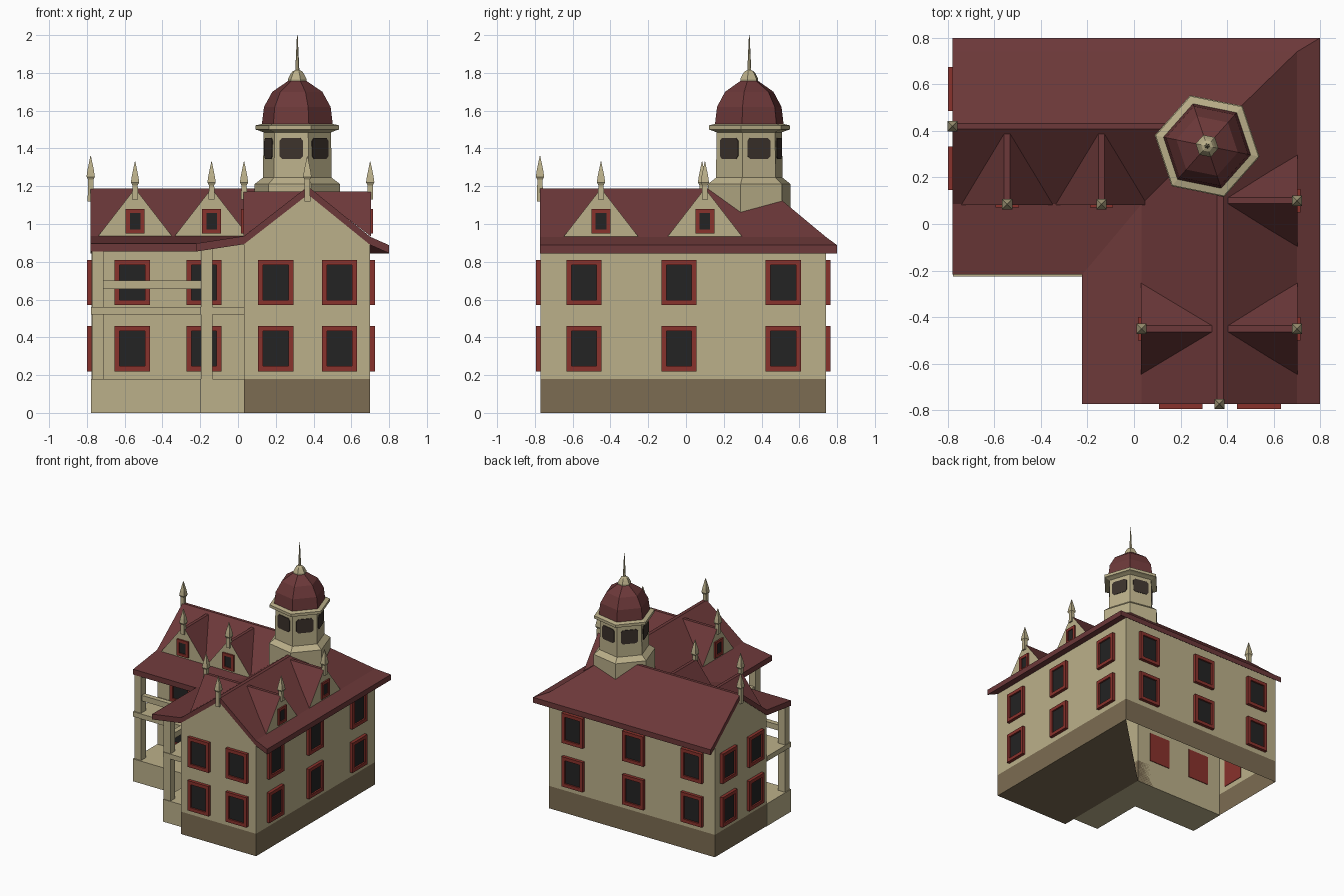
import bpy, bmesh, math
from mathutils import Matrix, Vector

if "Cube" in bpy.data.objects:
    bpy.data.objects.remove(bpy.data.objects["Cube"])


def material(name, rgb):
    m = bpy.data.materials.new(name)
    m.diffuse_color = (*rgb, 1)
    m.use_nodes = True
    m.node_tree.nodes["Principled BSDF"].inputs["Base Color"].default_value = m.diffuse_color
    return m


CREAM = material("cream_wall", (0.50, 0.435, 0.255))
STONE = material("brown_foundation", (0.20, 0.15, 0.085))
ROOF = material("maroon_roof", (0.15, 0.04, 0.041))
RED = material("red_frame", (0.25, 0.032, 0.025))
GLASS = material("dark_glass", (0.017, 0.017, 0.017))
TOWER_GLASS = material("brown_glass", (0.045, 0.032, 0.025))


def finish(name, bm, *mats):
    bmesh.ops.recalc_face_normals(bm, faces=bm.faces)
    me = bpy.data.meshes.new(name)
    bm.to_mesh(me)
    bm.free()
    for m in mats:
        me.materials.append(m)
    ob = bpy.data.objects.new(name, me)
    bpy.context.collection.objects.link(ob)
    return ob


def sweep(profile, y_end=-0.77, x_end=-0.775):
    """Sweep a closed (x, y, z) profile round the L plan: x in the front wing, y in the rear wing."""
    bm = bmesh.new()
    rings = [[bm.verts.new(f(*p)) for p in profile] for f in (
        lambda x, y, z: (x, y_end, z),
        lambda x, y, z: (x, y, z),
        lambda x, y, z: (x_end, y, z))]
    n = len(profile)
    for a, b in zip(rings, rings[1:]):
        for i in range(n):
            j = (i + 1) % n
            bm.faces.new((a[i], a[j], b[j], b[i]))
    bm.faces.new(rings[0])
    bm.faces.new(rings[-1])
    return bm


def lathe(name, pts, at, sides, rot, mat):
    bm = bmesh.new()
    rings = []
    for r, z in pts:
        rings.append([bm.verts.new((at[0] + r * math.cos(rot + k * math.tau / sides),
                                    at[1] + r * math.sin(rot + k * math.tau / sides), z))
                      for k in range(sides)])
    for a, b in zip(rings, rings[1:]):
        for k in range(sides):
            j = (k + 1) % sides
            bm.faces.new((a[k], a[j], b[j], b[k]))
    bm.faces.new(rings[0])
    bm.faces.new(rings[-1])
    return finish(name, bm, mat)


def box(name, x0, x1, y0, y1, z0, z1, mat):
    bm = bmesh.new()
    bmesh.ops.create_cube(bm, size=1)
    for v in bm.verts:
        v.co = ((x0, x1)[v.co.x > 0], (y0, y1)[v.co.y > 0], (z0, z1)[v.co.z > 0])
    return finish(name, bm, mat)


def wall_frame(at, n):
    """Local x along the wall, y up, z out of the wall."""
    u = Vector((-n[1], n[0], 0))
    m = Matrix((u, (0, 0, 1), (n[0], n[1], 0))).transposed().to_4x4()
    return Matrix.Translation(at) @ m


def window(name, at, n, w=0.187, h=0.24, border=0.027, d=0.025):
    bm = bmesh.new()
    steps = [(0, -0.005), (0, d), (border, d), (border, d * 0.5)]
    rings = [[bm.verts.new((sx * (w / 2 - i), sy * (h / 2 - i), z))
              for sx, sy in ((-1, -1), (1, -1), (1, 1), (-1, 1))] for i, z in steps]
    for a, b in zip(rings, rings[1:]):
        for k in range(4):
            bm.faces.new((a[k], a[(k + 1) % 4], b[(k + 1) % 4], b[k]))
    bm.faces.new(rings[0])
    bm.faces.new(rings[-1]).material_index = 1
    bm.transform(wall_frame(at, n))
    finish(name, bm, RED, GLASS)


def finial(name, x, y, z0, z1):
    q = math.sqrt(2)
    lathe(name, [(0.016 * q, z0), (0.014 * q, z1 - 0.125), (0.022 * q, z1 - 0.11),
                 (0.017 * q, z1 - 0.075), (0.002, z1)], (x, y), 4, math.pi / 4, CREAM)


# House body: cream walls over a brown foundation, open under the rear wing
bm = sweep([(0.70, 0.74, 0), (0.70, 0.74, 0.90), (0.37, 0.42, 1.165),
            (0.032, 0.085, 0.905), (0.032, 0.085, 0)])
bmesh.ops.recalc_face_normals(bm, faces=bm.faces)
under = [f for f in bm.faces if f.normal.z < -0.9 and f.calc_center_median().x < 0.2]
bmesh.ops.delete(bm, geom=under, context='FACES')
bmesh.ops.bisect_plane(bm, geom=bm.verts[:] + bm.edges[:] + bm.faces[:],
                       plane_co=(0, 0, 0.18), plane_no=(0, 0, 1))
for f in bm.faces:
    f.material_index = int(f.calc_center_median().z < 0.179)
finish("house_walls", bm, CREAM, STONE)

# Main roof slab with the flatter porch roof in the inner corner
top = [(0.80, 0.80, 0.888), (0.70, 0.74, 0.932), (0.384, 0.432, 1.188), (0.356, 0.408, 1.188),
       (0.032, 0.085, 0.936), (-0.223, -0.218, 0.897)]
finish("main_roof", sweep(top + [(x, y, z - 0.043) for x, y, z in reversed(top)],
                          -0.773, -0.78), ROOF)

# Porch base, upper deck, posts and rails
for name, z0, z1 in (("porch_base", 0, 0.18), ("porch_deck", 0.52, 0.56)):
    finish(name, sweep([(-0.2, -0.225, z0), (-0.2, -0.225, z1), (0.032, 0.085, z1), (0.032, 0.085, z0)],
                       -0.67, -0.778), CREAM)
for x, y in ((-0.742, -0.185), (-0.165, -0.185), (-0.165, -0.635)):
    box("porch_post", x - 0.03, x + 0.03, y - 0.03, y + 0.03, 0.18, 0.885, CREAM)
box("porch_front_rail", -0.72, -0.18, -0.205, -0.165, 0.655, 0.70, CREAM)
box("porch_side_rail", -0.185, -0.145, -0.62, -0.2, 0.655, 0.70, CREAM)

# Two storeys of windows on every wall
for z in (0.34, 0.69):
    for x in (0.20, 0.537):
        window("front_window", (x, -0.77, z), (0, -1))
    for x in (-0.56, -0.18):
        window("porch_window", (x, 0.085, z), (0, -1))
    for y in (-0.54, -0.037, 0.515):
        window("right_window", (0.70, y, z), (1, 0))
    for x in (0.48, -0.06, -0.58):
        window("back_window", (x, 0.74, z), (0, 1))
    for y in (0.24, 0.58):
        window("left_window", (-0.775, y, z), (-1, 0))

# Dormers: cream front triangle, roof slopes running back to the main ridge
for x, y, n in ((-0.545, 0.085, (0, -1)), (-0.14, 0.085, (0, -1)), (0.70, -0.45, (1, 0)),
                (0.70, 0.10, (1, 0)), (0.032, -0.45, (-1, 0))):
    bm = bmesh.new()
    bl, br, fr, fl, kr, kl = [bm.verts.new(p) for p in (
        (-0.197, 0.934, 0.003), (0.197, 0.934, 0.003), (0.013, 1.172, 0.003),
        (-0.013, 1.172, 0.003), (0.013, 1.172, -0.305), (-0.013, 1.172, -0.305))]
    bm.faces.new((bl, br, fr, fl)).material_index = 1
    for f in ((br, kr, fr), (bl, fl, kl), (fl, fr, kr, kl), (bl, kl, kr, br)):
        bm.faces.new(f)
    bm.transform(wall_frame((x, y, 0), n))
    finish("dormer", bm, ROOF, CREAM)
    window("dormer_window", (x, y, 1.015), n, 0.10, 0.13, 0.022, 0.015)
    finial("dormer_finial", x, y, 1.13, 1.33)
finial("left_gable_finial", -0.78, 0.42, 1.12, 1.36)
finial("front_gable_finial", 0.367, -0.773, 1.12, 1.36)

# Six-sided tower with cornice, dome and spire
T, ROT = (0.314, 0.335), math.radians(-11.5)
lathe("tower_shaft", [(0.23, 0.95), (0.23, 1.212), (0.186, 1.245), (0.182, 1.485), (0.208, 1.495),
                      (0.226, 1.50), (0.226, 1.522), (0.19, 1.53)], T, 6, ROT, CREAM)
lathe("tower_dome", [(0.192, 1.525), (0.18, 1.62), (0.135, 1.70), (0.05, 1.757)], T, 6, ROT, ROOF)
lathe("tower_spire", [(0.05, 1.752), (0.05, 1.768), (0.036, 1.795), (0.026, 1.808), (0.011, 1.815),
                      (0.002, 2.0)], T, 6, ROT, CREAM)
apothem = 0.184 * math.cos(math.pi / 6)
for k in range(6):
    a = ROT + math.radians(30 + 60 * k)
    n = (math.cos(a), math.sin(a))
    bm = bmesh.new()
    ring = [(sx * px, sy * py) for sx, sy, cs in ((1, -1, 0), (1, 1, 1), (-1, 1, 0), (-1, -1, 1))
            for px, py in (((0.05, 0.055), (0.064, 0.04)) if not cs else ((0.064, 0.04), (0.05, 0.055)))]
    face = bm.faces.new([bm.verts.new((u, v, -0.002)) for u, v in ring])
    out = bmesh.ops.extrude_face_region(bm, geom=[face])["geom"]
    bmesh.ops.translate(bm, verts=[g for g in out if isinstance(g, bmesh.types.BMVert)], vec=(0, 0, 0.006))
    bm.transform(wall_frame((T[0] + n[0] * apothem, T[1] + n[1] * apothem, 1.40), n))
    finish("tower_window", bm, TOWER_GLASS)
